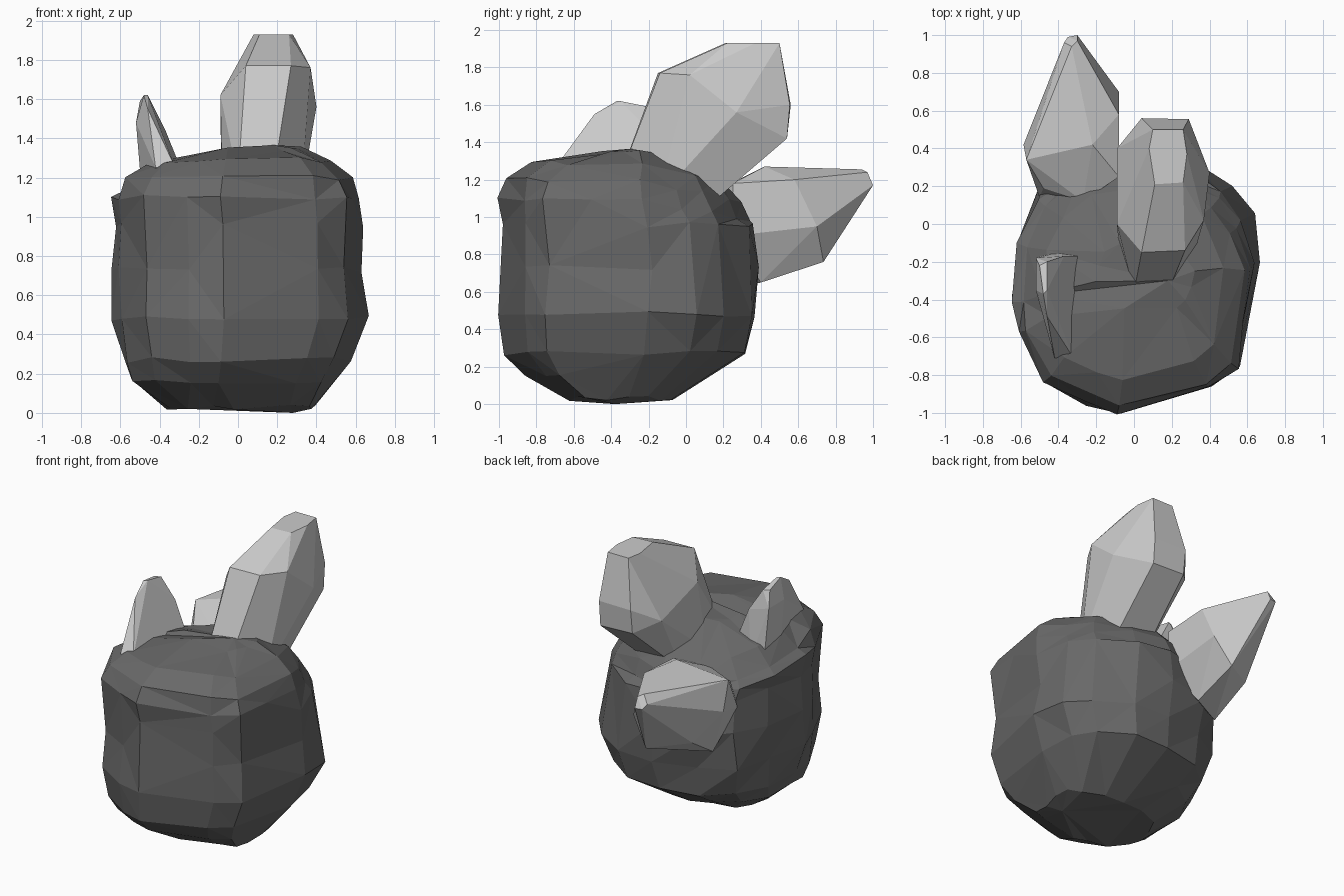
import bpy, bmesh, math, random
from mathutils import Vector

if "Cube" in bpy.data.objects:
    bpy.data.objects.remove(bpy.data.objects["Cube"])

random.seed(4)


def finish(bm, name, grey):
    bmesh.ops.recalc_face_normals(bm, faces=bm.faces)
    mesh = bpy.data.meshes.new(name)
    bm.to_mesh(mesh)
    bm.free()
    ob = bpy.data.objects.new(name, mesh)
    bpy.context.collection.objects.link(ob)
    mat = bpy.data.materials.new(name + "_grey")
    mat.diffuse_color = (grey, grey, grey, 1)
    mat.use_nodes = True
    mat.node_tree.nodes["Principled BSDF"].inputs["Base Color"].default_value = mat.diffuse_color
    mesh.materials.append(mat)
    return ob


# Rock: one plan outline, rescaled at each level, roughened and faceted
outline = [(-.65, -.38), (-.61, -.05), (-.51, .2), (-.3, .36), (0, .42), (.25, .38),
           (.49, .23), (.6, .07), (.65, -.18), (.61, -.48), (.57, -.75), (.42, -.87),
           (-.08, -1), (-.26, -.95), (-.48, -.83), (-.62, -.55)]
# z, x min, x max, y min, y max
levels = [(.03, -.36, .41, -.64, -.06), (.16, -.56, .49, -.86, .17),
          (.27, -.59, .56, -.97, .31), (.48, -.635, .65, -1.0, .355),
          (.73, -.635, .63, -.985, .405), (.96, -.64, .64, -.995, .38),
          (1.1, -.65, .63, -1.0, .34), (1.2, -.6, .59, -.96, .29),
          (1.29, -.49, .49, -.82, .2), (1.345, -.22, .32, -.48, -.08)]


def fit(v, lo, hi, a, b):
    return a + (v - lo) / (hi - lo) * (b - a)


bm = bmesh.new()
rings = []
for z, x0, x1, y0, y1 in levels:
    ring = []
    for px, py in outline:
        x, y = fit(px, -.65, .65, x0, x1), fit(py, -1, .42, y0, y1)
        drop = 0
        if z > 1:  # top slopes down to the back and, behind the small crystal, the left
            drop = .22 * max(0, y + .2)
        if z > 1.15:
            drop += .16 * max(0, -x) * min(1, max(0, (y + .6) / .3))
        # back right corner leans in towards the top and swells low down
        lean = max(0, x + y - .3) * .3 * (.8 - z) if z > .2 else 0
        # back left corner swells low down
        swell = max(0, y - x - .5) * .12 if .2 < z < .6 else 0
        inward = Vector((-x, -.3 - y, 0)).normalized() * random.uniform(-.012, .02)
        ring.append(bm.verts.new(Vector((x + lean - swell, y + lean + swell,
                                         z - drop + random.uniform(-.015, .015))) + inward))
    rings.append(ring)
n = len(outline)
for a, b in zip(rings, rings[1:]):
    for i in range(n):
        bm.faces.new((a[i], a[(i + 1) % n], b[(i + 1) % n], b[i]))
for ring, tip in ((rings[0], (.28, -.38, 0)), (rings[-1], (.18, -.3, 1.365))):
    pole = bm.verts.new(tip)
    for i in range(n):
        bm.faces.new((ring[i], ring[(i + 1) % n], pole))
bmesh.ops.triangulate(bm, faces=bm.faces)
bmesh.ops.dissolve_limit(bm, angle_limit=math.radians(10), verts=bm.verts, edges=bm.edges)
bmesh.ops.triangulate(bm, faces=bm.faces)
finish(bm, "rock", .14)


# Crystals: convex hull around root, shoulder and tip cross-sections
def crystal(name, *sections):
    bm = bmesh.new()
    for section in sections:
        for p in section:
            bm.verts.new(p)
    bmesh.ops.convex_hull(bm, input=bm.verts)
    bmesh.ops.delete(bm, geom=[v for v in bm.verts if not v.link_faces], context='VERTS')
    bmesh.ops.dissolve_limit(bm, angle_limit=math.radians(7), verts=bm.verts, edges=bm.edges)
    return finish(bm, name, .75)


crystal("large_crystal",
        [(0, -.36, 1.2), (.18, -.36, 1.2), (.32, -.15, 1.1), (.26, .05, 1.0),
         (0, .05, 1.0), (-.08, -.12, 1.1)],
        [(.04, -.15, 1.77), (.27, -.14, 1.77), (.37, .02, 1.76), (.4, .27, 1.56),
         (.29, .54, 1.42), (.04, .54, 1.43), (-.09, .4, 1.5), (-.09, 0, 1.62)],
        [(.29, .555, 1.6), (.04, .56, 1.6)],
        [(.11, .21, 1.93), (.26, .22, 1.93), (.28, .37, 1.93), (.26, .5, 1.93),
         (.1, .5, 1.93), (.08, .4, 1.93)])

crystal("back_crystal",
        [(-.27, .12, 1.12), (-.48, .19, 1.1), (-.5, .14, .9), (-.42, .3, .63),
         (-.2, .4, .65), (-.08, .25, .9), (-.08, .25, 1.18)],
        [(-.22, .42, 1.27), (-.57, .34, 1.19), (-.585, .42, 1.0), (-.45, .57, .8),
         (-.2, .735, .76), (-.08, .7, .95), (-.08, .58, 1.2)],
        [(-.37, .96, 1.2), (-.33, .94, 1.255), (-.3, .97, 1.24), (-.3, 1.0, 1.17),
         (-.35, .99, 1.17)])

crystal("small_crystal",
        [(-.42, -.71, 1.25), (-.32, -.71, 1.25), (-.24, -.17, 1.12), (-.4, -.15, 1.12),
         (-.49, -.17, 1.12), (-.49, -.35, 1.12)],
        [(-.52, -.35, 1.48), (-.52, -.18, 1.48), (-.46, -.49, 1.55), (-.37, -.4, 1.44),
         (-.37, -.17, 1.44)],
        [(-.5, -.22, 1.59), (-.46, -.2, 1.59), (-.46, -.35, 1.62), (-.48, -.37, 1.62)])
